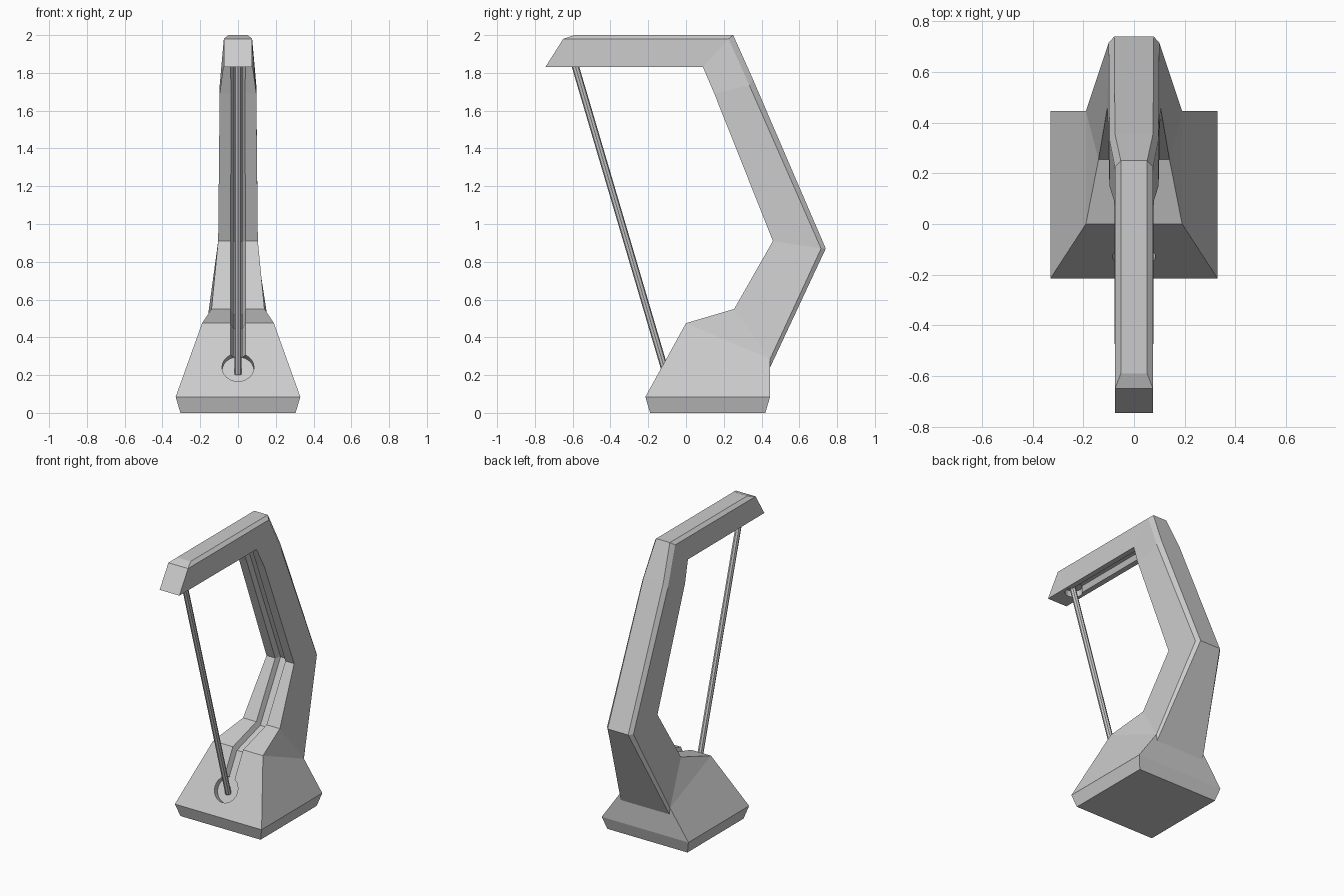
import bpy, bmesh, math
from mathutils import Vector, Matrix

if "Cube" in bpy.data.objects:
    bpy.data.objects.remove(bpy.data.objects["Cube"])


def make_object(name, bm):
    bmesh.ops.recalc_face_normals(bm, faces=bm.faces)
    mesh = bpy.data.meshes.new(name)
    bm.to_mesh(mesh)
    bm.free()
    ob = bpy.data.objects.new(name, mesh)
    bpy.context.collection.objects.link(ob)
    return ob


def loft(name, rings, cap):
    """Skin consecutive rings of points; cap lists the index faces closing each end."""
    bm = bmesh.new()
    vs = [[bm.verts.new(p) for p in r] for r in rings]
    n = len(rings[0])
    for a, b in zip(vs, vs[1:]):
        for i in range(n):
            j = (i + 1) % n
            bm.faces.new((a[i], a[j], b[j], b[i]))
    for ring in (vs[0], vs[-1]):
        for f in cap:
            bm.faces.new([ring[i] for i in f])
    bmesh.ops.remove_doubles(bm, verts=bm.verts, dist=0.0005)
    return make_object(name, bm)


def cylinder(name, p, q, r, sides):
    p, q = Vector(p), Vector(q)
    d = q - p
    rot = d.to_track_quat('Z', 'Y').to_matrix().to_4x4()
    bm = bmesh.new()
    bmesh.ops.create_cone(bm, cap_ends=True, segments=sides, radius1=r, radius2=r,
                          depth=d.length, matrix=Matrix.Translation((p + q) / 2) @ rot)
    return make_object(name, bm)


# Stand: each station is inner edge, side edge, outer edge as (y, z, half width)
stations = [
    ((-.19, 0, .305), (.42, 0, .305), (.42, 0, .19)),
    ((-.215, .085, .33), (.445, .085, .33), (.445, .085, .19)),
    ((0, .475, .19), (.445, .285, .19), (.445, .24, .185)),
    ((.255, .55, .14), (.445, .285, .19), (.445, .24, .185)),
    ((.46, .91, .105), (.715, .87, .10), (.74, .87, .078)),
    ((.15, 1.69, .097), (.335, 1.735, .097), (.355, 1.765, .075)),
    ((.09, 1.83, .078), (.225, 1.98, .075), (.25, 2.0, .052)),
    ((-.745, 1.83, .075), (-.65, 1.98, .075), (-.59, 2.0, .052)),
]
rings = [[(w, y, z) for y, z, w in s] + [(-w, y, z) for y, z, w in reversed(s)]
         for s in stations]
stand = loft("stand", rings, [(0, 1, 4, 5), (1, 2, 3, 4)])

# Groove cutter following the inner face of the stand
path = [Vector(p) for p in [(-.12, .257), (0, .475), (.255, .55),
                            (.46, .91), (.09, 1.83), (-.59, 1.83)]]
normals = []
for a, b in zip(path, path[1:]):
    t = (b - a).normalized()
    normals.append(Vector((t.y, -t.x)))
groove = []
for i, p in enumerate(path):
    n0, n1 = normals[max(i - 1, 0)], normals[min(i, len(normals) - 1)]
    m = (n0 + n1) / (1 + n0.dot(n1))
    o, d = p - m * .02, p + m * .035
    groove.append([(-.047, o.x, o.y), (.047, o.x, o.y),
                   (.025, d.x, d.y), (-.025, d.x, d.y)])
cutters = [loft("groove_cutter", groove, [(0, 1, 2, 3)])]

# Round recesses at both ends of the rod
n = normals[0]
c = Vector((-.215, .085)) + Vector((.215, .39)) * .40
a, b = c - n * .05, c + n * .04
cutters.append(cylinder("base_recess_cutter", (0, a.x, a.y), (0, b.x, b.y), .085, 24))
cutters.append(cylinder("head_recess_cutter", (0, -.585, 1.78), (0, -.585, 1.872), .055, 24))

bpy.context.view_layer.objects.active = stand
for cut in cutters:
    cut.hide_render = True
    mod = stand.modifiers.new(cut.name, 'BOOLEAN')
    mod.operation, mod.solver, mod.object = 'DIFFERENCE', 'EXACT', cut
    bpy.ops.object.modifier_apply(modifier=mod.name)
    bpy.data.objects.remove(cut)

# Slanted rod between head and base
cylinder("rod", (0, -.597, 1.873), (0, -.105, .205), .019, 8)
